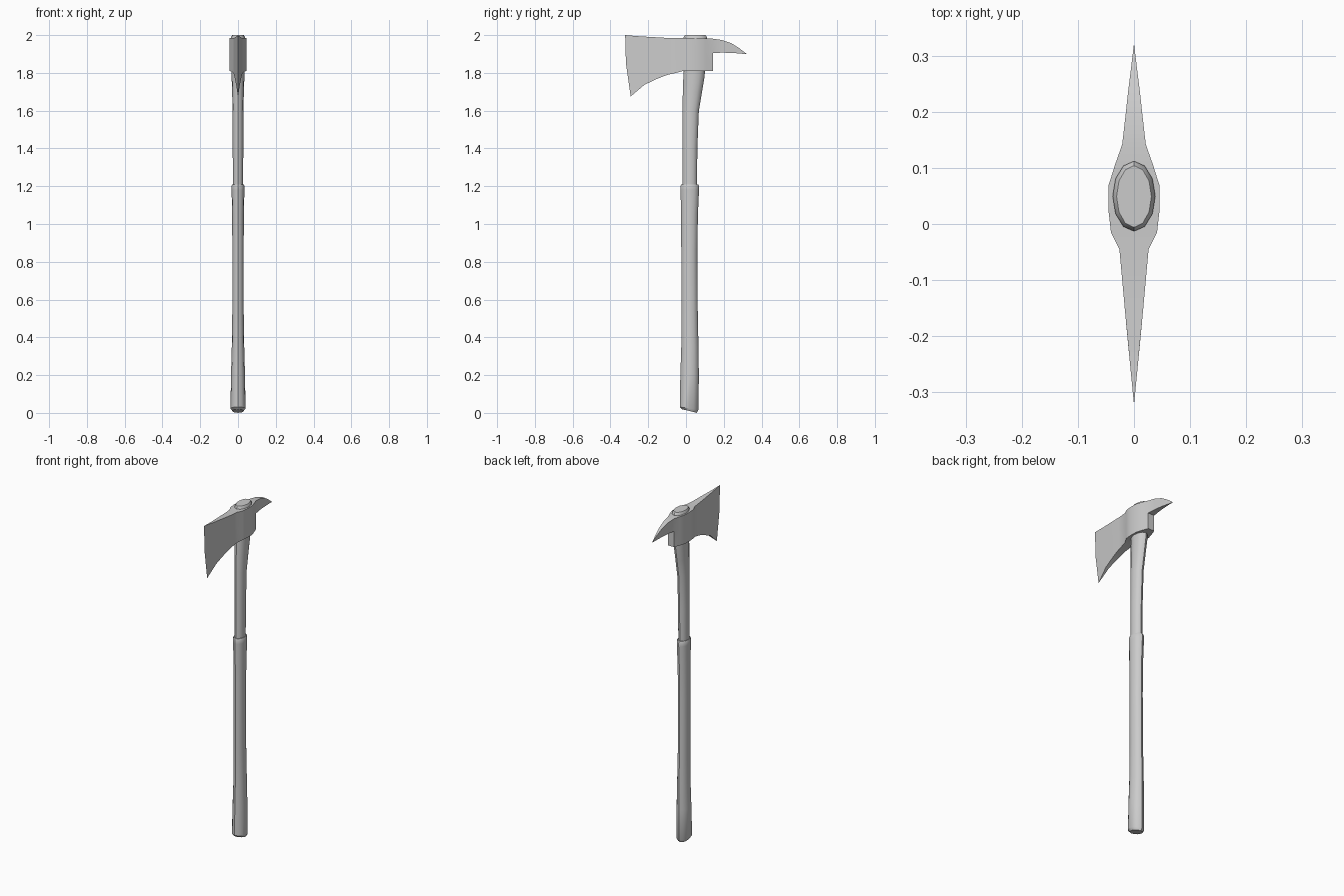
import bpy, bmesh, math

if "Cube" in bpy.data.objects:
    bpy.data.objects.remove(bpy.data.objects["Cube"])


def finish(bm, name, angle):
    bmesh.ops.remove_doubles(bm, verts=bm.verts, dist=0.0001)
    bmesh.ops.recalc_face_normals(bm, faces=bm.faces)
    mesh = bpy.data.meshes.new(name)
    bm.to_mesh(mesh)
    bm.free()
    ob = bpy.data.objects.new(name, mesh)
    bpy.context.collection.objects.link(ob)
    bpy.ops.object.select_all(action='DESELECT')
    ob.select_set(True)
    bpy.context.view_layer.objects.active = ob
    bpy.ops.object.shade_smooth_by_angle(angle=math.radians(angle))
    return ob


def oval_loft(name, rings, sides=12):
    """rings: (z, y_min, y_max, half_width, slant)"""
    bm = bmesh.new()
    loops = []
    for z, y0, y1, hw, slant in rings:
        cy, ry = (y0 + y1) / 2, (y1 - y0) / 2
        loop = []
        for i in range(sides):
            a = math.tau * i / sides
            dy = ry * math.sin(a)
            loop.append(bm.verts.new((hw * math.cos(a), cy + dy, z + slant * dy)))
        loops.append(loop)
    for a, b in zip(loops, loops[1:]):
        for i in range(sides):
            j = (i + 1) % sides
            bm.faces.new((a[i], a[j], b[j], b[i]))
    bm.faces.new(loops[0][::-1])
    bm.faces.new(loops[-1])
    return finish(bm, name, 35)


# Lower grip with slanted butt and raised lip
oval_loft("grip", [
    (0.010, -0.022, 0.058, 0.030, -0.24),
    (0.024, -0.033, 0.066, 0.040, -0.15),
    (0.20, -0.030, 0.068, 0.037, 0),
    (0.35, -0.025, 0.066, 0.033, 0),
    (0.55, -0.025, 0.062, 0.030, 0),
    (0.85, -0.025, 0.060, 0.030, 0),
    (1.05, -0.026, 0.063, 0.031, 0),
    (1.18, -0.029, 0.069, 0.034, 0),
    (1.20, -0.029, 0.069, 0.035, 0),
    (1.21, -0.025, 0.065, 0.031, 0)])

# Upper shaft, swelling backwards into the head
oval_loft("shaft", [
    (1.15, -0.018, 0.058, 0.027, 0),
    (1.40, -0.018, 0.060, 0.028, 0),
    (1.60, -0.018, 0.068, 0.029, 0),
    (1.70, -0.017, 0.085, 0.031, 0),
    (1.78, -0.014, 0.098, 0.034, 0),
    (1.85, -0.013, 0.104, 0.036, 0),
    (1.988, -0.013, 0.112, 0.038, 0),
    (2.0, -0.006, 0.104, 0.031, 0)])

# Axe head: columns of (y, z, half_width) points, top / middle / bottom
def column(y, top, bottom, hw):
    return [(y, top, hw), (y, 1.905, hw), (y, bottom, hw)]

blade_edge = [(-0.322, 2.0, 0), (-0.318, 1.85, 0), (-0.293, 1.675, 0)]
blade_flare = [(-0.24, 1.993, 0.008), (-0.24, 1.87, 0.008), (-0.22, 1.737, 0.010)]
body = [blade_edge, blade_flare,
        column(-0.15, 1.988, 1.770, 0.0165),
        column(-0.10, 1.985, 1.789, 0.021),
        column(-0.045, 1.984, 1.802, 0.026),
        column(-0.015, 1.984, 1.810, 0.041),
        column(0.02, 1.984, 1.810, 0.045),
        column(0.07, 1.984, 1.810, 0.045),
        column(0.105, 1.983, 1.810, 0.034),
        column(0.142, 1.981, 1.810, 0.021)]
# Rear pick: top / bottom points only
pick = [body[-1][:2],
        [(0.19, 1.974, 0.0155), (0.19, 1.907, 0.0155)],
        [(0.24, 1.957, 0.010), (0.24, 1.906, 0.010)],
        [(0.28, 1.932, 0.005), (0.28, 1.903, 0.005)],
        [(0.322, 1.900, 0), (0.322, 1.899, 0)]]

bm = bmesh.new()


def quad(points):
    unique = list(dict.fromkeys(points))
    if len(unique) > 2:
        bm.faces.new([bm.verts.new(p) for p in unique])


def side(p, s):
    return (s * p[2], p[0], p[1])


def skin(cols):
    for a, b in zip(cols, cols[1:]):
        for s in (1, -1):
            for k in range(len(a) - 1):
                quad([side(p, s) for p in (a[k], b[k], b[k + 1], a[k + 1])])
        for k in (0, -1):
            quad([side(a[k], 1), side(b[k], 1), side(b[k], -1), side(a[k], -1)])


skin(body)
skin(pick)
# Rear wall under the pick
_, mid, low = body[-1]
quad([side(mid, 1), side(low, 1), side(low, -1), side(mid, -1)])
finish(bm, "axe_head", 25)
